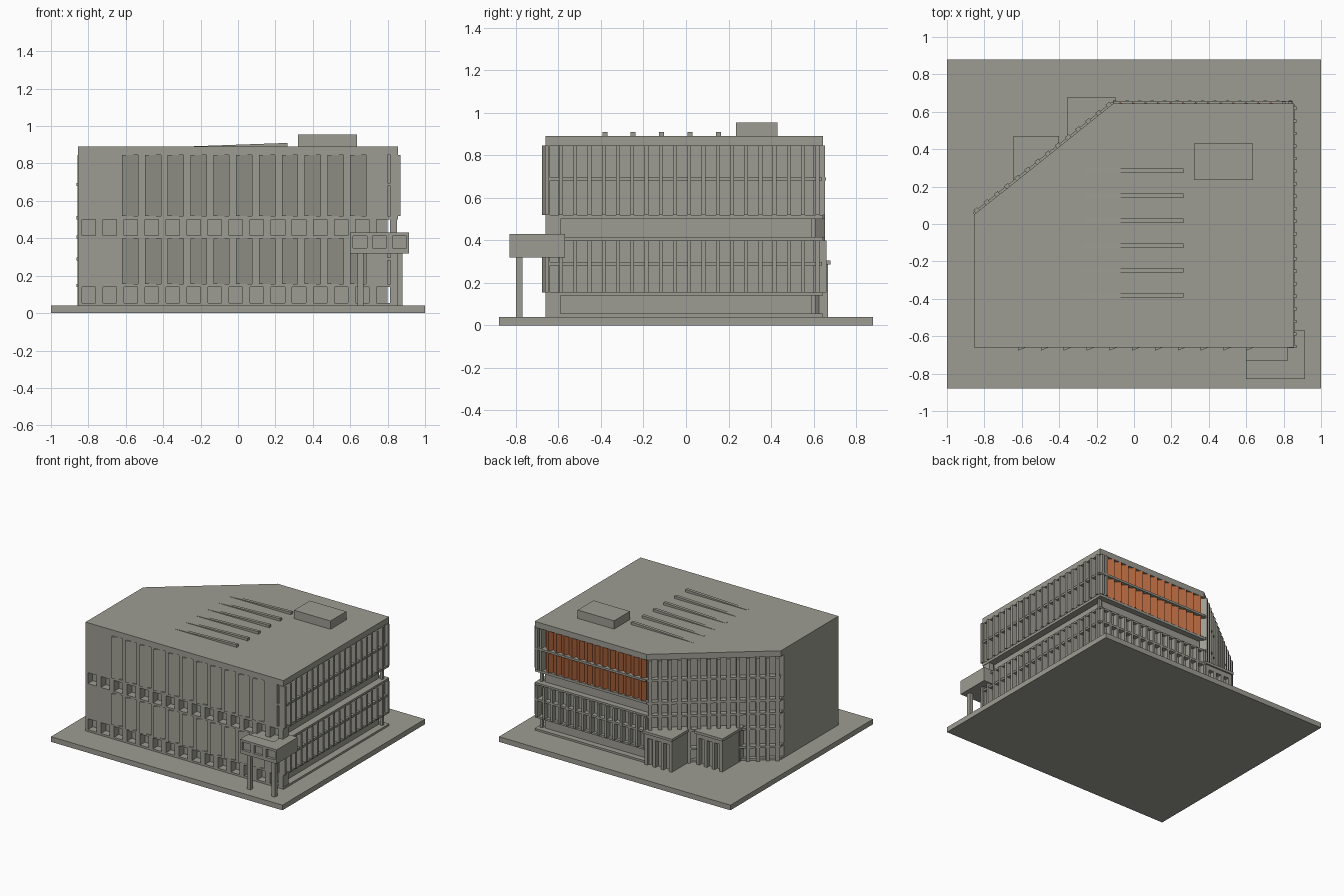
import bpy, bmesh, math
from mathutils import Vector

if "Cube" in bpy.data.objects:
    bpy.data.objects.remove(bpy.data.objects["Cube"])


def material(name, rgb):
    m = bpy.data.materials.new(name)
    m.diffuse_color = (*rgb, 1)
    m.use_nodes = True
    m.node_tree.nodes["Principled BSDF"].inputs["Base Color"].default_value = m.diffuse_color
    return m


CONCRETE = material("warm_grey", (0.34, 0.335, 0.29))
ORANGE = material("burnt_orange", (0.42, 0.125, 0.045))


def make(name, prisms, mat=CONCRETE):
    """One object from a list of (outline, z0, z1) vertical prisms."""
    bm = bmesh.new()
    for pts, z0, z1 in prisms:
        lo = [bm.verts.new((x, y, z0)) for x, y in pts]
        hi = [bm.verts.new((x, y, z1)) for x, y in pts]
        n = len(pts)
        bm.faces.new(lo[::-1])
        bm.faces.new(hi)
        for i in range(n):
            j = (i + 1) % n
            bm.faces.new((lo[i], lo[j], hi[j], hi[i]))
    bmesh.ops.recalc_face_normals(bm, faces=bm.faces)
    me = bpy.data.meshes.new(name)
    bm.to_mesh(me)
    bm.free()
    me.materials.append(mat)
    ob = bpy.data.objects.new(name, me)
    bpy.context.collection.objects.link(ob)
    return ob


def box(x0, x1, y0, y1, z0, z1):
    return ([(x0, y0), (x1, y0), (x1, y1), (x0, y1)], z0, z1)


# Storeys: tall window bands and the low bands under them
TALL = [(0.155, 0.40), (0.52, 0.845)]
LOW = [(0.055, 0.14), (0.415, 0.50)]
RAILS = [(0.282, 0.298), (0.68, 0.696)]
OUTLINE = [(-0.855, -0.66), (0.855, -0.66), (0.855, 0.645), (-0.11, 0.645), (-0.855, 0.05)]
CORE = [(-0.855, -0.60), (0.80, -0.60), (0.80, 0.60), (-0.12, 0.60), (-0.855, 0.012)]

# Ground, core, floor slabs and roof
make("ground_slab", [box(-1, 1, -0.88, 0.88, 0, 0.04)])
make("core", [(CORE, 0.04, 0.85)])
make("floor_slabs", [(OUTLINE, a, b) for a, b in
                     [(0.04, 0.055), (0.14, 0.155), (0.40, 0.415), (0.50, 0.52)]])
make("roof_slab", [(OUTLINE, 0.845, 0.89)])

# Front: solid end walls, mullions of the low bands
parts = []
for z0, z1 in TALL:
    parts += [box(-0.855, -0.62, -0.66, -0.59, z0, z1), box(0.72, 0.80, -0.66, -0.59, z0, z1)]
for z0, z1 in LOW:
    for i in range(16):
        x = -0.855 + i * 0.1125
        parts.append(box(max(x - 0.02, -0.855), min(x + 0.02, 0.85), -0.66, -0.59, z0, z1))
make("front_wall", parts)

# Front: sawtooth panels with a flat strip between
teeth = []
for z0, z1 in TALL:
    for i in range(11):
        x = -0.62 + i * 0.122
        teeth.append(([(x, -0.59), (x, -0.677), (x + 0.085, -0.642), (x + 0.085, -0.66),
                       (x + 0.122, -0.66), (x + 0.122, -0.59)], z0, z1))
make("sawtooth_panels", teeth)

# Right side: fins, rails and corner posts
fins = []
for z0, z1 in TALL:
    for i in range(20):
        y = -0.655 + i * 0.067
        fins.append(box(0.825, 0.87, y - 0.009, y + 0.009, z0, z1))
    fins.append(box(0.815, 0.855, -0.66, -0.64, z0, z1))
make("right_fins", fins)
make("right_rails", [box(0.80, 0.862, -0.66, 0.64, a, b) for a, b in RAILS])
make("right_glazing", [box(0.79, 0.83, -0.60, 0.60, a, b) for a, b in TALL])
make("corner_posts", [box(0.815, 0.835, y - 0.01, y + 0.01, a, b)
                      for y in (-0.62, 0.60) for a, b in LOW])

# Back: grey fins below, orange louvres above
back_x = [0.835 - i * 0.067 for i in range(15)]
make("back_lower_fins", [box(x - 0.009, x + 0.009, 0.60, 0.66, *TALL[0]) for x in back_x])
make("back_rails", [box(-0.11, 0.85, 0.59, 0.658, a, b) for a, b in RAILS])
make("back_glazing", [box(-0.11, 0.80, 0.59, 0.62, *TALL[0])])
make("back_end_fins", [box(x - 0.009, x + 0.009, 0.60, 0.655, *TALL[1]) for x in (0.835, 0.80)])
louvres = []
for i in range(13):
    x = 0.775 - i * 0.067
    louvres.append(([(x, 0.59), (x, 0.622), (x - 0.045, 0.652),
                     (x - 0.067, 0.622), (x - 0.067, 0.59)], *TALL[1]))
make("orange_louvres", louvres, ORANGE)

# Slanted side: full-height fins, rails and the wall behind
P, Q = Vector((-0.855, 0.05)), Vector((-0.11, 0.645))
U = (Q - P).normalized()
N = Vector((-U.y, U.x))
LENGTH = (Q - P).length


def slanted(s0, s1, d0, d1, z0, z1):
    return ([tuple(P + U * s + N * d) for s, d in
             ((s0, d0), (s1, d0), (s1, d1), (s0, d1))], z0, z1)


parts = []
for i in range(14):
    s = 0.025 + i * (LENGTH - 0.05) / 13
    parts.append(slanted(s - 0.013, s + 0.013, -0.035, 0.02, 0.04, 0.845))
make("slanted_side_fins", parts)
make("slanted_side_rails", [slanted(0, LENGTH, -0.04, 0.012, a, b) for a, b in
                            RAILS + [(0.14, 0.155), (0.40, 0.415), (0.50, 0.52)]])

# Two entrance porches against the slanted side, with framed doors
for name, x0, x1, y0, y1 in (("inner_porch", -0.355, -0.10, 0.44, 0.68),
                             ("outer_porch", -0.645, -0.40, 0.20, 0.47)):
    parts = [box(x0, x1, y0, y1, 0.285, 0.305),
             box(x0 + 0.01, x1 - 0.01, y0, y1 - 0.045, 0.04, 0.285),
             box(x0 + 0.01, x1 - 0.01, y1 - 0.05, y1 - 0.012, 0.25, 0.285)]
    for k in range(4):
        x = x0 + 0.01 + k * (x1 - x0 - 0.045) / 3
        parts.append(box(x, x + 0.025, y1 - 0.05, y1 - 0.012, 0.04, 0.25))
    make(name, parts)

# Corner canopy on two columns, with three inset windows
parts = [box(0.60, 0.915, -0.81, -0.73, 0.32, 0.43),
         box(0.82, 0.915, -0.73, -0.57, 0.32, 0.43),
         box(0.60, 0.82, -0.73, -0.66, 0.32, 0.415),
         box(0.60, 0.915, -0.83, -0.81, 0.32, 0.348),
         box(0.60, 0.915, -0.83, -0.81, 0.412, 0.43)]
for a, b in ((0.60, 0.616), (0.69, 0.72), (0.795, 0.825), (0.90, 0.915)):
    parts.append(box(a, b, -0.83, -0.81, 0.348, 0.412))
make("corner_canopy", parts)
make("canopy_columns", [box(x, x + 0.03, -0.80, -0.77, 0.04, 0.32) for x in (0.64, 0.85)])

# Roof: plant room and six wedge skylights
make("plant_room", [box(0.32, 0.635, 0.235, 0.43, 0.89, 0.955)])
sky = make("wedge_skylights", [box(-0.27, 0.265, y - 0.012, y + 0.012, 0.885, 0.91)
                               for y in [-0.382 + i * 0.1335 for i in range(6)]])
for v in sky.data.vertices:
    if v.co.x < 0 and v.co.z > 0.9:
        v.co.z = 0.891
